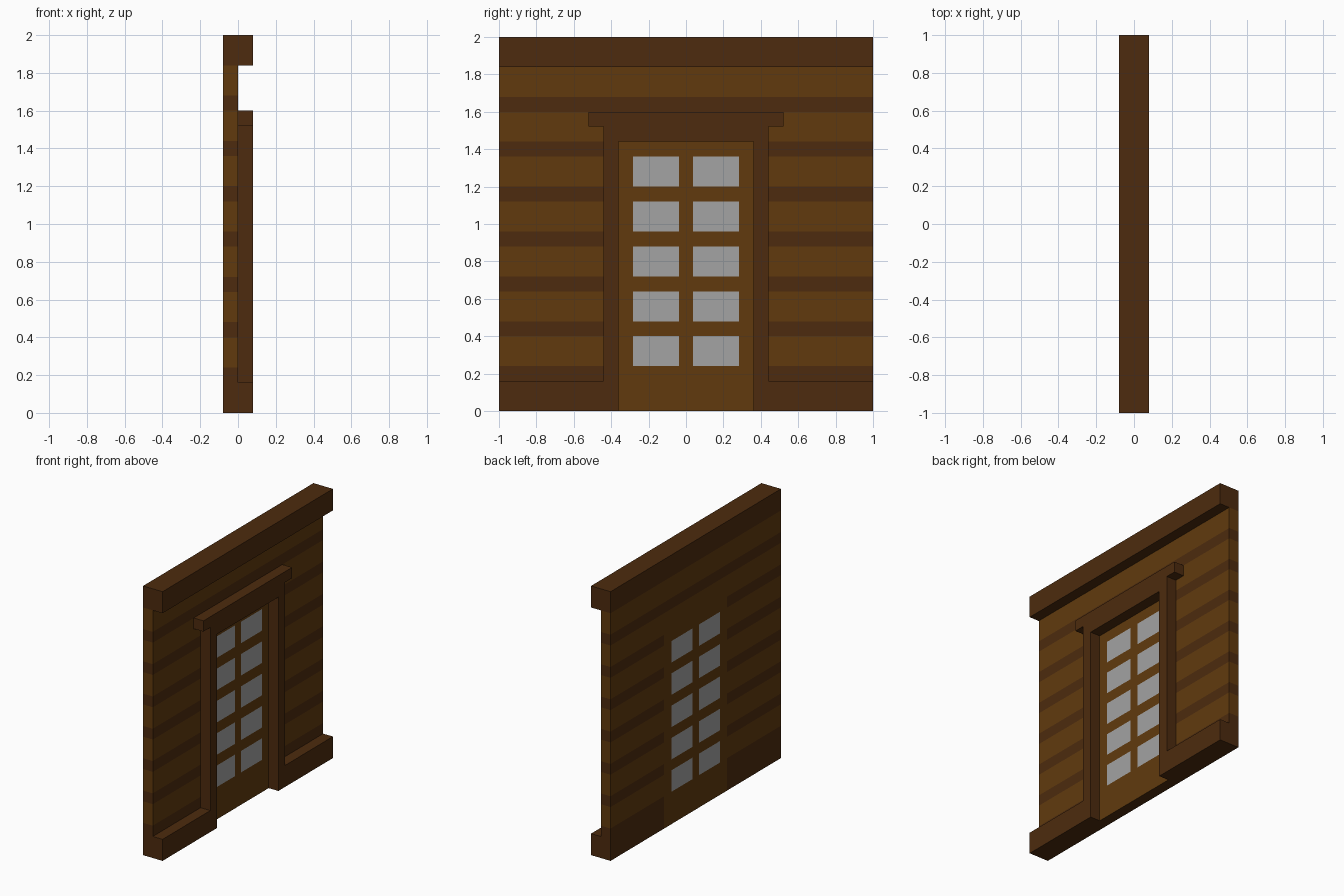
import bpy, bmesh
from mathutils import Vector

cube = bpy.data.objects.get("Cube")
if cube:
    bpy.data.objects.remove(cube, do_unlink=True)

T = 0.08        # thickness of the wall, and of the trim in front of it
STEP = 0.24     # plank spacing


def material(name, rgb):
    m = bpy.data.materials.new(name)
    m.use_nodes = True
    m.diffuse_color = (*rgb, 1)
    bsdf = next(n for n in m.node_tree.nodes if n.type == 'BSDF_PRINCIPLED')
    bsdf.inputs["Base Color"].default_value = (*rgb, 1)
    bsdf.inputs["Roughness"].default_value = 0.9
    return m


light_wood = material("light wood", (0.120, 0.042, 0.004))
dark_wood = material("dark wood", (0.074, 0.024, 0.0044))
pane_grey = material("pane grey", (0.366, 0.366, 0.366))


def add_profile(name, points, x0, x1, mats):
    """Extrude a (y, z) outline along x from x0 to x1."""
    bm = bmesh.new()
    face = bm.faces.new([bm.verts.new((x0, y, z)) for y, z in points])
    ext = bmesh.ops.extrude_face_region(bm, geom=[face])
    moved = [g for g in ext["geom"] if isinstance(g, bmesh.types.BMVert)]
    bmesh.ops.translate(bm, verts=moved, vec=(x1 - x0, 0, 0))
    bmesh.ops.recalc_face_normals(bm, faces=bm.faces)
    mesh = bpy.data.meshes.new(name)
    bm.to_mesh(mesh)
    bm.free()
    for m in mats:
        mesh.materials.append(m)
    obj = bpy.data.objects.new(name, mesh)
    bpy.context.collection.objects.link(obj)
    return obj


def rect(y, z0, z1):
    return [(-y, z0), (y, z0), (y, z1), (-y, z1)]


# Wall slab with painted planks and door
wall = add_profile("plank_wall_with_door", rect(1, 0, 1.84), -T, 0,
                   [light_wood, dark_wood, pane_grey])
DOOR_Y, PANE_IN, PANE_OUT = 0.37, 0.038, 0.283


def wall_colour(c, n):
    band = c.z % STEP
    if n.z < -0.5:
        return 1
    if abs(c.y) < DOOR_Y and c.z < 1.44:            # door leaf
        pane = PANE_IN < abs(c.y) < PANE_OUT and c.z > STEP and band < 0.16
        return 2 if pane else 0
    return 1 if c.z < STEP or 0.16 < band and c.z < 1.7 else 0


bm = bmesh.new()
bm.from_mesh(wall.data)
cuts = [(Vector((0, s * y, 0)), (0, 1, 0))
        for y in (DOOR_Y, PANE_IN, PANE_OUT) for s in (-1, 1)]
cuts += [(Vector((0, 0, k * STEP + d)), (0, 0, 1))
         for k in range(8) for d in (0, 0.16) if 0 < k * STEP + d < 1.8]
for co, no in cuts:
    bmesh.ops.bisect_plane(bm, geom=bm.verts[:] + bm.edges[:] + bm.faces[:],
                           plane_co=co, plane_no=no)
for f in bm.faces:
    f.material_index = wall_colour(f.calc_center_median(), f.normal)
bm.to_mesh(wall.data)
bm.free()

# Beam along the top
add_profile("top_beam", rect(1, 1.84, 2), -T, T, [dark_wood])

# Skirting, door posts and lintel in one mirrored outline
half = [(0.36, 1.44), (0.36, 0), (1, 0), (1, 0.16), (0.44, 0.16),
        (0.44, 1.52), (0.52, 1.52), (0.52, 1.60)]
outline = half + [(-y, z) for y, z in reversed(half)]
add_profile("door_frame_and_skirting", outline, 0, T, [dark_wood])
